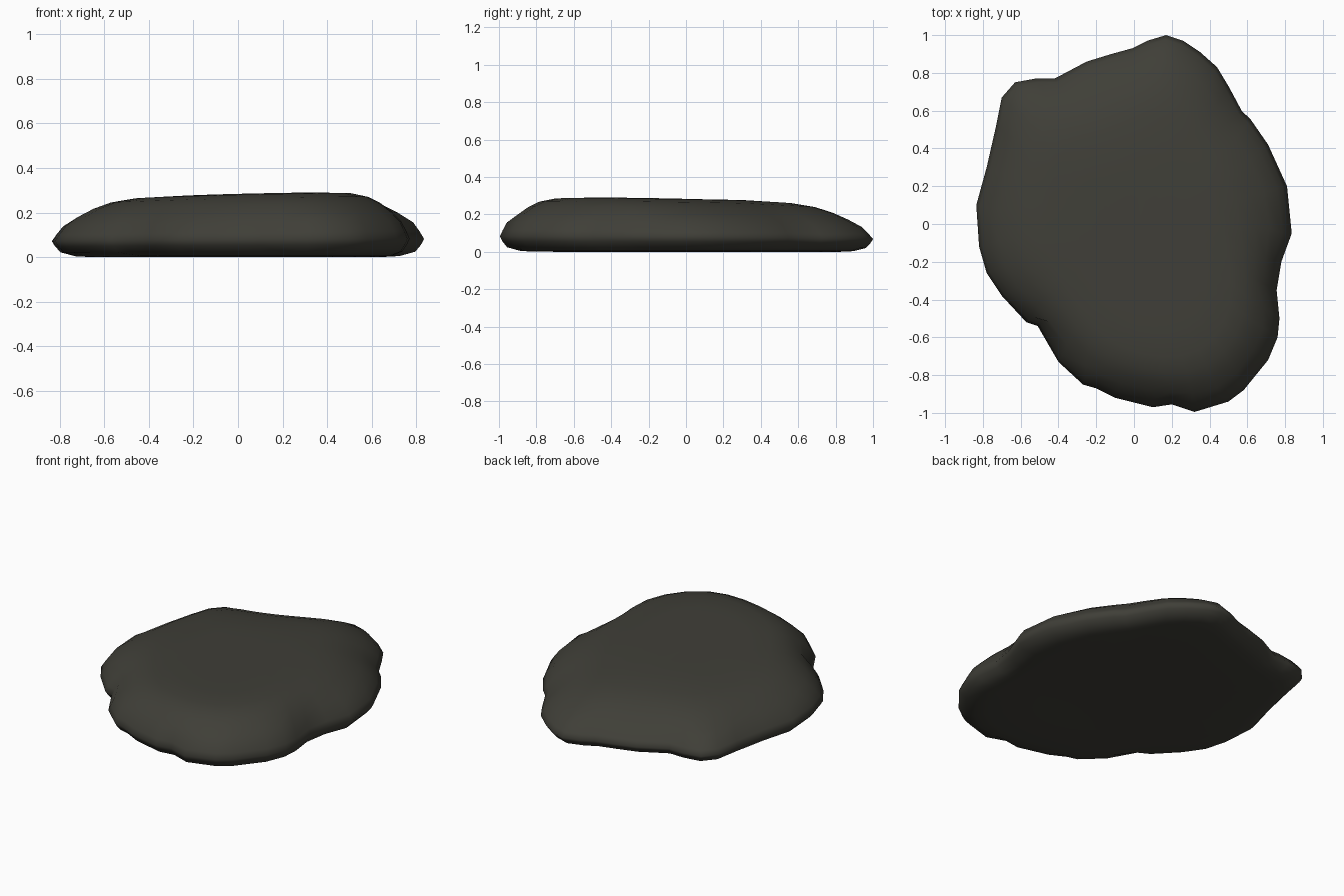
import bpy, bmesh, math
from mathutils import Vector

if "Cube" in bpy.data.objects:
    bpy.data.objects.remove(bpy.data.objects["Cube"])

# Plan outline of the slab, counter-clockwise
OUTLINE = [(.835, -.05), (.81, .2), (.71, .42), (.62, .55), (.57, .6), (.5, .73),
           (.44, .83), (.35, .91), (.26, .97), (.17, 1), (.07, .97), (-.01, .93),
           (-.12, .9), (-.25, .86), (-.42, .77), (-.52, .77), (-.63, .75), (-.7, .67),
           (-.73, .52), (-.78, .3), (-.835, .1), (-.82, -.12), (-.78, -.26), (-.7, -.38),
           (-.57, -.52), (-.51, -.54), (-.4, -.73), (-.27, -.85), (-.2, -.87),
           (-.1, -.92), (.1, -.97), (.2, -.955), (.32, -.995), (.5, -.94), (.58, -.88),
           (.71, -.72), (.76, -.6), (.77, -.5), (.755, -.35), (.78, -.2)]

# Cross-section: inset from rim, share of the height, outline smoothing passes
TOP = [(0, .29, 0), (.02, .4, 0), (.05, .54, 0), (.1, .69, 1), (.16, .82, 2),
       (.23, .92, 3), (.32, .98, 5), (.48, 1, 8), (.65, 1, 12)]
BOTTOM = [(.015, .2, 0), (.04, .1, 0), (.09, .035, 1), (.16, .02, 2), (.4, .03, 6)]


def crown(p):
    """Gently tilted top surface, falling away at the back and left."""
    return .283 + .02 * p.x - .012 * p.y - .03 * max(0, p.y - .3)


def ring(bm, inset, share, passes):
    pts = [Vector(p) for p in OUTLINE]
    n = len(pts)
    for _ in range(passes):
        pts = [(pts[i - 1] + 2 * pts[i] + pts[(i + 1) % n]) / 4 for i in range(n)]
    verts = []
    for p in pts:
        # front edge is steeper than the back edge
        steep = 1 + .22 * p.normalized().y if share > .3 else 1
        q = p * max(.15, 1 - inset * steep / p.length)
        verts.append(bm.verts.new((q.x, q.y, share * crown(q))))
    return verts


def bridge(bm, a, b):
    for i in range(len(a)):
        j = (i + 1) % len(a)
        bm.faces.new((a[i], a[j], b[j], b[i]))


def cap(bm, loop):
    centre = sum((v.co for v in loop), Vector()) / len(loop)
    c = bm.verts.new(centre)
    for i in range(len(loop)):
        bm.faces.new((loop[i], loop[(i + 1) % len(loop)], c))


# Flat stone built from stacked rings
bm = bmesh.new()
top = [ring(bm, *s) for s in TOP]
bottom = [top[0]] + [ring(bm, *s) for s in BOTTOM]
for rings in (top, bottom):
    for a, b in zip(rings, rings[1:]):
        bridge(bm, a, b)
    cap(bm, rings[-1])
low = min(v.co.z for v in bm.verts)
for v in bm.verts:
    v.co.z -= low
bmesh.ops.recalc_face_normals(bm, faces=bm.faces)
for f in bm.faces:
    f.smooth = True
mesh = bpy.data.meshes.new("flat_stone")
bm.to_mesh(mesh)
bm.free()

stone_grey = bpy.data.materials.new("dark_stone_grey")
stone_grey.diffuse_color = (.05, .049, .039, 1)
stone_grey.use_nodes = True
stone_grey.node_tree.nodes["Principled BSDF"].inputs["Base Color"].default_value = stone_grey.diffuse_color
mesh.materials.append(stone_grey)
stone = bpy.data.objects.new("flat_stone", mesh)
bpy.context.collection.objects.link(stone)
